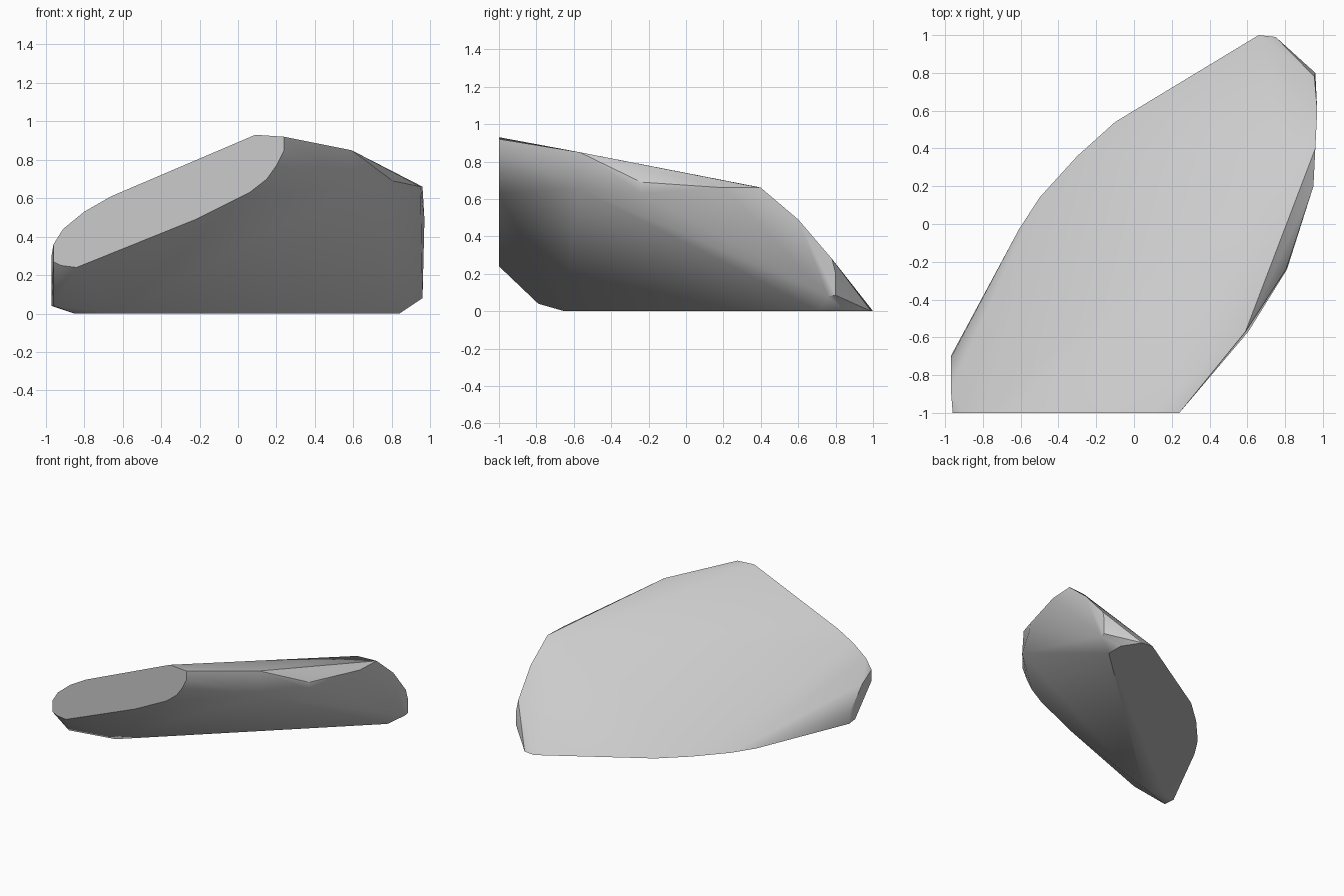
import bpy
import bmesh
import math

# Remove the default object
default_cube = bpy.data.objects.get("Cube")
if default_cube:
    bpy.data.objects.remove(default_cube, do_unlink=True)


def make_material(name, colour):
    material = bpy.data.materials.new(name)
    material.use_nodes = True
    material.diffuse_color = colour
    shader = next(n for n in material.node_tree.nodes if n.type == "BSDF_PRINCIPLED")
    shader.inputs["Base Color"].default_value = colour
    return material


def convex_stone(name, corners, material):
    """Wrap a tight skin around the corner points and merge coplanar facets."""
    mesh = bpy.data.meshes.new(name)
    bm = bmesh.new()
    for corner in corners:
        bm.verts.new(corner)
    bmesh.ops.convex_hull(bm, input=list(bm.verts))
    loose = [v for v in bm.verts if not v.link_faces]
    bmesh.ops.delete(bm, geom=loose, context="VERTS")
    bmesh.ops.dissolve_limit(bm, angle_limit=math.radians(0.3),
                             verts=list(bm.verts), edges=list(bm.edges))
    bmesh.ops.recalc_face_normals(bm, faces=list(bm.faces))
    bm.to_mesh(mesh)
    bm.free()
    mesh.materials.append(material)
    stone = bpy.data.objects.new(name, mesh)
    bpy.context.collection.objects.link(stone)
    return stone


# Flat cut end: profile in x and z on the front plane
cut_end = [(.09, .93), (.24, .92), (.24, .85), (.2, .77), (.15, .7), (.06, .63),
           (-.1, .55), (-.22, .49), (-.84, .24), (-.92, .25), (-.96, .27),
           (-.96, .36), (-.91, .44), (-.8, .53), (-.66, .61)]

# Resting face: outline in x and y on the ground
resting_face = [(-.64, -.65), (-.85, -.65), (-.61, -.03), (-.5, .14), (-.3, .36),
                (-.1, .54), (.1, .66), (.66, 1), (.75, .99), (.84, .85), (.84, .71)]

# Ridge along the raised side, upper and lower corners, and the crest behind it
ridge = [(.59, -.57, .85), (.605, -.57, .655), (.805, -.24, .69), (.81, -.24, .63),
         (.95, .2, .66), (.96, .4, .66), (.8, .38, .665)]

# Blunt far tip
tip = [(.97, .6, .49), (.955, .78, .28), (.96, .8, .2), (.96, .8, .085),
       (.96, .76, .08)]

# Narrow facet beside the cut end, down to the chamfer at the near low corner
low_corner = [(-.96, -.79, .04), (-.97, -.7, .04), (-.97, -.71, .13),
              (-.97, -.87, .3)]

corners = [(x, -1, z) for x, z in cut_end]
corners += [(x, y, 0) for x, y in resting_face]
corners += ridge + tip + low_corner

stone_grey = make_material("stone grey", (0.6, 0.6, 0.6, 1))
stone = convex_stone("stone_slab", corners, stone_grey)

# Smooth the gentle facets and keep the hard edges crisp
bpy.ops.object.select_all(action="DESELECT")
stone.select_set(True)
bpy.context.view_layer.objects.active = stone
bpy.ops.object.shade_smooth_by_angle(angle=math.radians(30))
